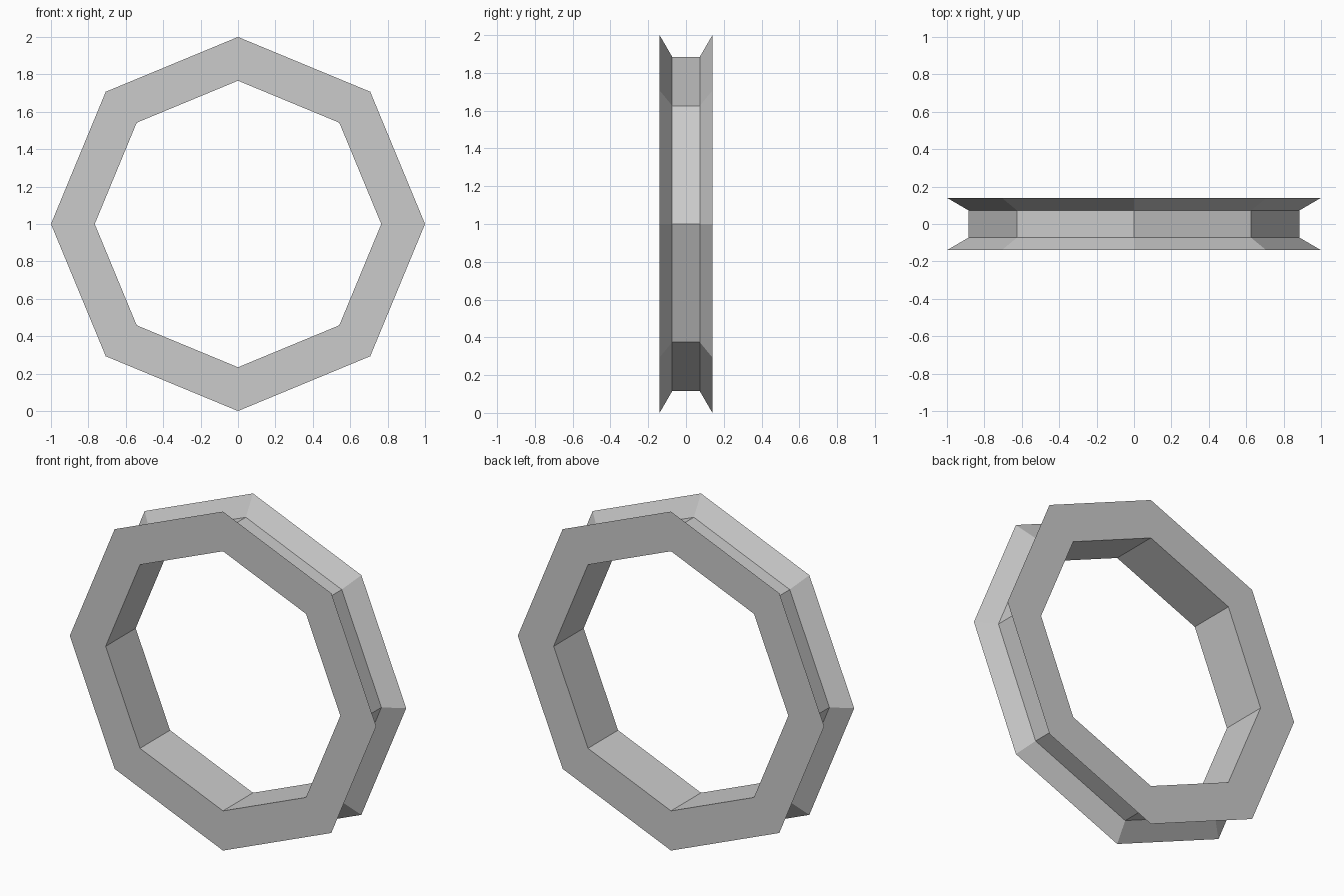
import bpy, bmesh
from math import pi
from mathutils import Matrix, Vector

if "Cube" in bpy.data.objects:
    bpy.data.objects.remove(bpy.data.objects["Cube"])

SIDES = 8
CENTRE = Vector((0, 0, 1))
# Cross-section (radius, y): flat bore, flat sides, V-flanked groove outside
PROFILE = [(0.766, -0.14), (1.0, -0.14), (0.885, -0.073),
           (0.885, 0.073), (1.0, 0.14), (0.766, 0.14)]

# Grooved octagonal ring: sweep the section around the y axis
bm = bmesh.new()
rings = []
for i in range(SIDES):
    turn = Matrix.Rotation(2 * pi * i / SIDES, 3, 'Y')
    rings.append([bm.verts.new(CENTRE + turn @ Vector((r, y, 0))) for r, y in PROFILE])
for i in range(SIDES):
    a, b = rings[i], rings[(i + 1) % SIDES]
    for j in range(len(PROFILE)):
        k = (j + 1) % len(PROFILE)
        bm.faces.new((a[j], a[k], b[k], b[j]))
bmesh.ops.recalc_face_normals(bm, faces=bm.faces)

mesh = bpy.data.meshes.new("grooved_ring")
bm.to_mesh(mesh)
bm.free()
bpy.context.collection.objects.link(bpy.data.objects.new("grooved_ring", mesh))
